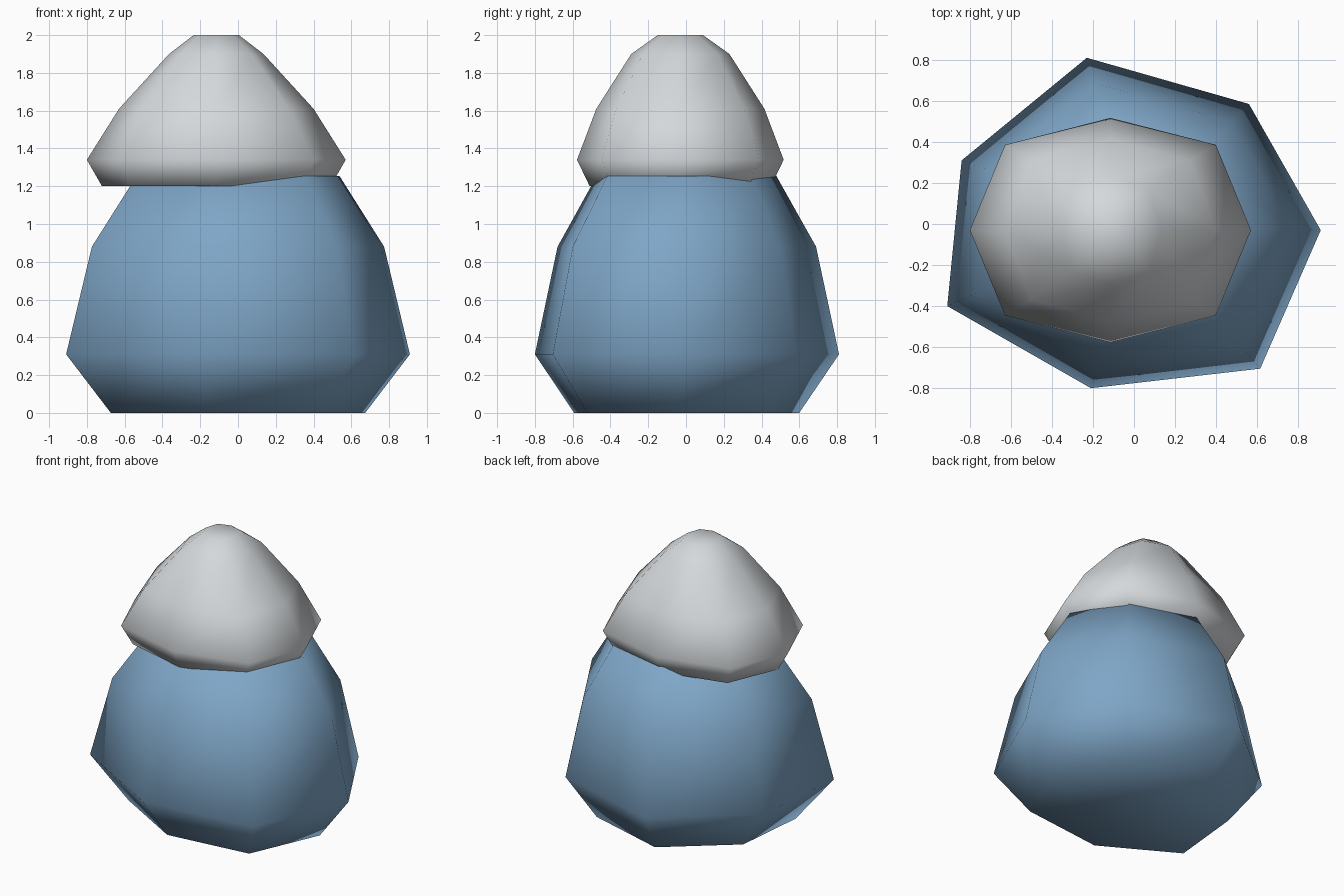
import bpy, bmesh
from mathutils import Vector

cube = bpy.data.objects.get("Cube")
if cube:
    bpy.data.objects.remove(cube, do_unlink=True)


def material(name, rgb):
    m = bpy.data.materials.new(name)
    m.use_nodes = True
    m.diffuse_color = (*rgb, 1)
    m.node_tree.nodes["Principled BSDF"].inputs["Base Color"].default_value = (*rgb, 1)
    return m


def loft(name, rings, mat):
    """Closed smooth solid through a stack of equal-sized rings."""
    bm = bmesh.new()
    loops = [[bm.verts.new(p) for p in ring] for ring in rings]
    n = len(loops[0])
    for low, high in zip(loops, loops[1:]):
        for i in range(n):
            j = (i + 1) % n
            bm.faces.new((low[i], low[j], high[j], high[i]))
    bm.faces.new(loops[0][::-1])
    bm.faces.new(loops[-1])
    bmesh.ops.recalc_face_normals(bm, faces=bm.faces)
    for f in bm.faces:
        f.smooth = True
    mesh = bpy.data.meshes.new(name)
    bm.to_mesh(mesh)
    bm.free()
    mesh.materials.append(mat)
    obj = bpy.data.objects.new(name, mesh)
    bpy.context.collection.objects.link(obj)
    return obj


blue = material("slate blue", (0.21, 0.38, 0.57))
grey = material("pale grey", (0.66, 0.69, 0.71))

# Lower boulder: one uneven seven-sided outline, scaled at each height
outline = [(0.91, -0.03), (0.56, 0.585), (-0.23, 0.81), (-0.84, 0.31),
           (-0.91, -0.40), (-0.21, -0.80), (0.615, -0.705)]
levels = [(0, 0.74), (0.31, 1), (0.88, 0.85), (1.255, 0.59)]
loft("lower_boulder",
     [[(x * s, y * s, z) for x, y in outline] for z, s in levels], blue)

# Upper boulder: offset eight-sided cap, oval at the rim and round at the top
directions = [(1, 0), (0.75, 0.76), (0, 1), (-0.75, 0.76),
              (-1, 0), (-0.75, -0.76), (0, -1), (0.75, -0.76)]
centre = Vector((-0.115, -0.03))
radii = [(1.2, 0.605, 0.48), (1.34, 0.685, 0.547), (1.61, 0.515, 0.445),
         (1.9, 0.25, 0.26), (2.0, 0.12, 0.12)]
loft("upper_boulder",
     [[(centre.x + x * rx, centre.y + y * ry, z) for x, y in directions]
      for z, rx, ry in radii], grey)
